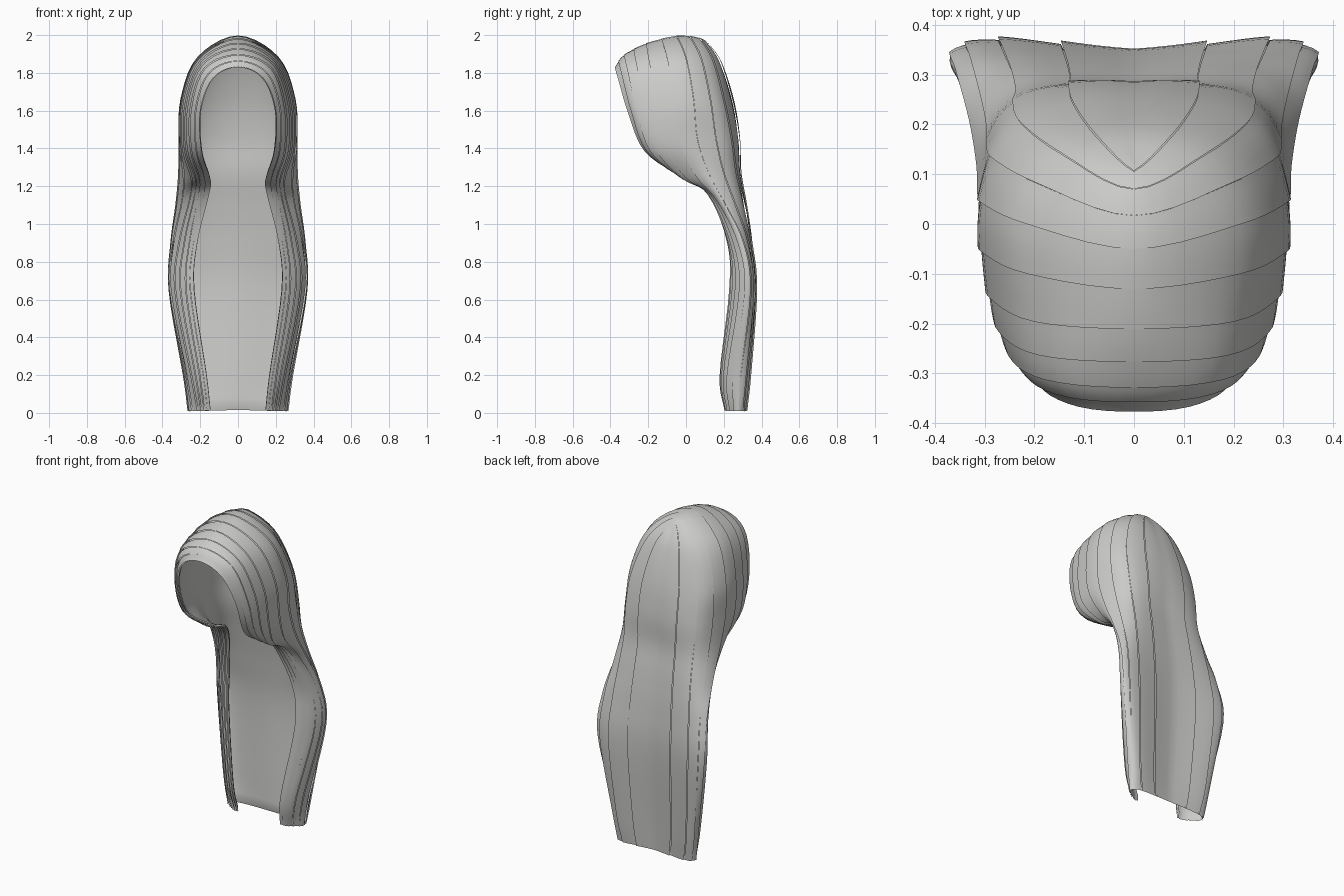
import bpy, bmesh
from mathutils import Vector as V

if "Cube" in bpy.data.objects:
    bpy.data.objects.remove(bpy.data.objects["Cube"])

# Guide strands for one side, from parting to tip, ordered front edge to back centre
front_edge = [(0, -.375, 1.83), (.13, -.355, 1.77), (.195, -.305, 1.6), (.19, -.215, 1.39), (.15, -.02, 1.255),
              (.15, .12, 1.18), (.215, .225, .9), (.23, .235, .65), (.165, .185, .2), (.145, .21, .015)]
temple = [(0, -.21, 1.955), (.195, -.195, 1.86), (.28, -.15, 1.65), (.288, -.11, 1.41), (.245, 0, 1.25),
          (.25, .14, 1.15), (.31, .255, .9), (.33, .285, .65), (.245, .22, .2), (.21, .235, .01)]
side = [(0, -.05, 1.995), (.212, 0, 1.877), (.298, .04, 1.66), (.308, .06, 1.45), (.31, .12, 1.27),
        (.325, .21, 1.1), (.352, .305, .9), (.362, .342, .65), (.285, .29, .2), (.26, .28, .01)]
rear = [(0, .07, 1.985), (.145, .14, 1.87), (.225, .2, 1.65), (.24, .24, 1.45), (.235, .265, 1.27),
        (.245, .305, 1.1), (.262, .345, .9), (.272, .37, .65), (.24, .338, .2), (.21, .317, .01)]
back = [(0, .12, 1.955), (0, .19, 1.85), (0, .255, 1.65), (0, .285, 1.45), (0, .288, 1.27),
        (0, .315, 1.1), (0, .34, .9), (0, .352, .65), (0, .325, .2), (0, .315, .015)]
guides = [[V(p) for p in g] for g in (front_edge, temple, side, rear, back)]

# Extra strand that rounds the roll just behind the face edge
fringe = []
for i, (f, t) in enumerate(zip(guides[0], guides[1])):
    push = V((.022 if i else 0, -.01, .02 if i < 2 else -.005))
    fringe.append(f.lerp(t, .35) + push * (1 if i < 6 else .4))
guides.insert(1, fringe)
LAST = len(guides) - 1


def flip(p):
    return V((-p.x, p.y, p.z))


def spline(pts, t, before, after):
    """Smooth curve through pts; t counts points."""
    p = [before] + pts + [after]
    i = min(max(int(t), 0), len(pts) - 2)
    f = t - i
    a, b, c, d = p[i:i + 4]
    return .5 * (2 * b + (c - a) * f + (2 * a - 5 * b + 4 * c - d) * f * f + (3 * b - a - 3 * c + d) * f ** 3)


def surface(u, v):
    row = []
    for g in guides:
        # mirrored neighbour keeps the crown round over the parting
        start = flip(g[1]) if g is not guides[-1] else 2 * g[0] - g[1]
        row.append(spline(g, v, start, 2 * g[-1] - g[-2]))
    return spline(row, u, 2 * row[0] - row[1], flip(row[-2]))


def normal(u, v):
    e = .02
    v = max(v, .04)
    n = (surface(min(u + e, LAST), v) - surface(max(u - e, 0), v)).cross(
        surface(u, min(v + e, 9)) - surface(u, v - e))
    return -n.normalized()


ROWS = 45
hair = bpy.data.materials.new("hair grey")
hair.diffuse_color = (.6, .6, .59, 1)
hair.use_nodes = True
hair.node_tree.nodes["Principled BSDF"].inputs["Base Color"].default_value = hair.diffuse_color


def add_sheet(bm, us, offset, inward=False):
    """Grid over the given u values, pushed along the normal by offset(u, v)."""
    grid = []
    for j in range(ROWS + 1):
        v = 9 * j / ROWS
        line = []
        for u in us:
            p = surface(u, v) + normal(u, v) * offset(u, v)
            if j == 0 or u > LAST - .0001:
                p.x = 0
            line.append(bm.verts.new(p))
        grid.append(line)
    for j in range(ROWS):
        for i in range(len(us) - 1):
            quad = (grid[j][i], grid[j + 1][i], grid[j + 1][i + 1], grid[j][i + 1])
            bm.faces.new(quad[::-1] if inward else quad)


def finish(bm, name, outward):
    """Weld, orient, smooth and mirror the half to a whole object."""
    bmesh.ops.remove_doubles(bm, verts=bm.verts, dist=.0002)
    bm.normal_update()
    widest = max(bm.faces, key=lambda f: f.calc_center_median().x)
    if (widest.normal.x > 0) != outward:
        bmesh.ops.reverse_faces(bm, faces=bm.faces[:])
    mesh = bpy.data.meshes.new(name)
    bm.to_mesh(mesh)
    bm.free()
    mesh.materials.append(hair)
    obj = bpy.data.objects.new(name, mesh)
    bpy.context.collection.objects.link(obj)
    bpy.ops.object.select_all(action='DESELECT')
    bpy.context.view_layer.objects.active = obj
    obj.select_set(True)
    bpy.ops.object.shade_smooth_by_angle(angle=.9)
    mirror = obj.modifiers.new("mirror", 'MIRROR')
    mirror.merge_threshold = .001


# Overlapping locks: the leading edge of each is lifted off the one before
LOCKS, CELLS, LIFT = 10, 4, .007
bm = bmesh.new()
for k in range(LOCKS):
    u0, width = LAST * k / LOCKS, LAST / LOCKS
    add_sheet(bm, [u0 + width * i / CELLS for i in range(CELLS + 1)],
              lambda u, v: LIFT * (1 - (u - u0) / width) * min(1, .3 + v))
finish(bm, "hair_locks", True)

# Smooth lining on the inside, meeting the locks at the face edge and tips
bm = bmesh.new()
add_sheet(bm, [LAST * i / 40 for i in range(41)],
          lambda u, v: -.01 * min(1, u * 8) * min(1, (9 - v) * 5), True)
finish(bm, "hair_lining", False)
